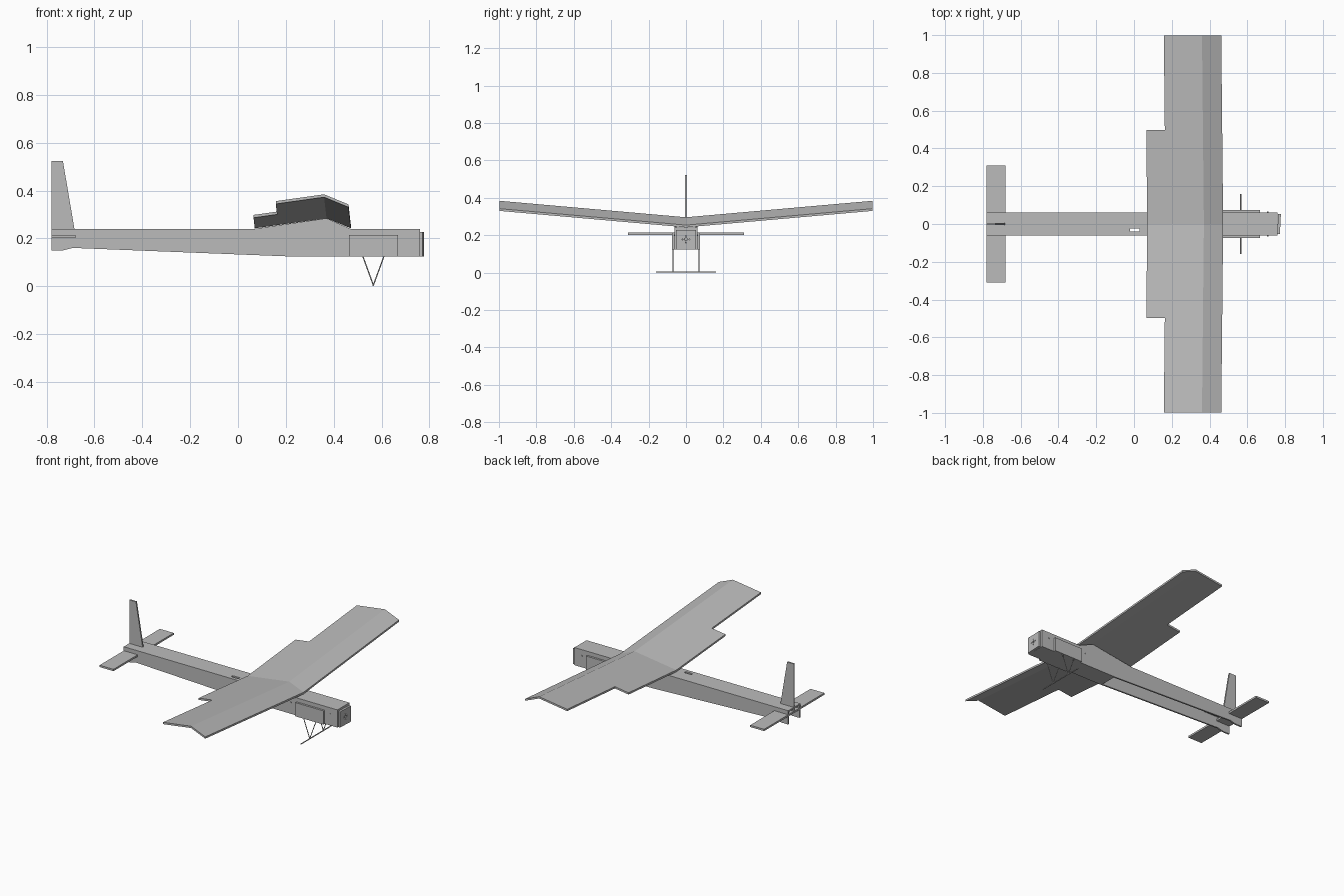
import bpy, bmesh
from mathutils import Vector, Matrix

cube = bpy.data.objects.get("Cube")
if cube:
    bpy.data.objects.remove(cube, do_unlink=True)

grey = bpy.data.materials.new("foam grey")
grey.use_nodes = True
GREY = (0.5, 0.5, 0.5, 1)
grey.diffuse_color = GREY
grey.node_tree.nodes["Principled BSDF"].inputs["Base Color"].default_value = GREY


def finish(name, bm):
    bmesh.ops.recalc_face_normals(bm, faces=bm.faces)
    mesh = bpy.data.meshes.new(name)
    bm.to_mesh(mesh)
    bm.free()
    mesh.materials.append(grey)
    obj = bpy.data.objects.new(name, mesh)
    bpy.context.collection.objects.link(obj)
    return obj


def box(name, x0, x1, y0, y1, z0, z1):
    bm = bmesh.new()
    bmesh.ops.create_cube(bm, size=1)
    for v in bm.verts:
        v.co = Vector((x1 if v.co.x > 0 else x0,
                       y1 if v.co.y > 0 else y0,
                       z1 if v.co.z > 0 else z0))
    return finish(name, bm)


def side_plate(name, profile, y0, y1):
    """Extrude an x-z outline across y."""
    bm = bmesh.new()
    face = bm.faces.new([bm.verts.new((x, y0, z)) for x, z in profile])
    new = bmesh.ops.extrude_face_region(bm, geom=[face])["geom"]
    bmesh.ops.translate(bm, vec=(0, y1 - y0, 0),
                        verts=[v for v in new if isinstance(v, bmesh.types.BMVert)])
    return finish(name, bm)


def rod(name, a, b, radius):
    a, b = Vector(a), Vector(b)
    bm = bmesh.new()
    turn = (b - a).to_track_quat('Z', 'Y').to_matrix().to_4x4()
    bmesh.ops.create_cone(bm, cap_ends=True, segments=8, radius1=radius, radius2=radius,
                          depth=(b - a).length,
                          matrix=Matrix.Translation((a + b) / 2) @ turn)
    return finish(name, bm)


def cut(target, cutter):
    cutter.hide_render = True
    mod = target.modifiers.new("hole", 'BOOLEAN')
    mod.operation = 'DIFFERENCE'
    mod.object = cutter
    bpy.context.view_layer.objects.active = target
    bpy.ops.object.modifier_apply(modifier=mod.name)
    bpy.data.objects.remove(cutter, do_unlink=True)


# Fuselage: two side plates under the wing saddle, top plate, partial floor
HALF, T = 0.062, 0.01
outline = [(-0.78, 0.15), (-0.73, 0.15), (-0.69, 0.16), (0.2, 0.125), (0.76, 0.125),
           (0.76, 0.24), (0.47, 0.24), (0.37, 0.284), (0.07, 0.24), (-0.78, 0.24)]
for side, s in (("left", 1), ("right", -1)):
    side_plate(f"fuselage_side_{side}", outline, s * HALF, s * (HALF - T))
inner = HALF - T
top = box("fuselage_top", -0.78, 0.76, -inner, inner, 0.23, 0.24)
cut(top, box("servo_slot_cutter", -0.022, 0.03, -0.04, -0.024, 0.2, 0.26))
box("fuselage_floor", 0.2, 0.76, -inner, inner, 0.125, 0.135)
box("nose_bulkhead", 0.75, 0.76, -inner, inner, 0.135, 0.23)

# Motor plate, turned slightly for side thrust
plate = box("motor_plate", -0.007, 0.007, -0.053, 0.053, 0.125, 0.227)
for y, z, r in ((0, 0.178, 0.008), (0.018, 0.178, 0.003), (-0.018, 0.178, 0.003),
                (0, 0.196, 0.003), (0, 0.16, 0.003)):
    cut(plate, rod("plate_hole_cutter", (-0.03, y, z), (0.03, y, z), r))
plate.location.x = 0.768
plate.rotation_euler.z = -0.05

# Cheek plates, wing dowels and landing gear
for side, s in (("left", 1), ("right", -1)):
    box(f"cheek_plate_{side}", 0.465, 0.668, *sorted((s * HALF, s * 0.075)), 0.125, 0.214)
    for i, x in enumerate((0.52, 0.612)):
        rod(f"gear_leg_{side}_{i + 1}", (x, s * 0.07, 0.13), (0.566, s * 0.07, 0.004), 0.0025)
for i, x in enumerate((0.425, 0.707)):
    rod(f"dowel_{i + 1}", (x, -0.065, 0.2), (x, 0.065, 0.2), 0.004)
rod("gear_axle", (0.566, -0.16, 0.0035), (0.566, 0.16, 0.0035), 0.0035)

# Tail
box("tailplane", -0.78, -0.68, -0.31, 0.31, 0.202, 0.214)
side_plate("tail_fin", [(-0.78, 0.214), (-0.68, 0.214), (-0.684, 0.24),
                        (-0.732, 0.523), (-0.78, 0.523)], -0.005, 0.005)


# Wing: folded sheet with dihedral and a wider centre section
def wing_height(x):
    return 0.242 + 0.042 * ((x - 0.07) / 0.3 if x < 0.37 else (0.472 - x) / 0.102)


def wing(name, s):
    bm = bmesh.new()
    grid = {}
    for y in (0, 0.5, 1):
        for x in (0.07, 0.168, 0.37, 0.472):
            if x == 0.07 and y == 1:
                continue
            for lift in (0, 0.012):
                grid[x, y, lift] = bm.verts.new(
                    (x - 0.01 * y, s * y * 0.997, wing_height(x) + 0.088 * y + lift))
    panels = [(a, b, c, d) for c, d in ((0, 0.5), (0.5, 1))
              for a, b in ((0.07, 0.168), (0.168, 0.37), (0.37, 0.472))
              if not (a == 0.07 and d == 1)]
    for lift in (0, 0.012):
        for a, b, c, d in panels:
            bm.faces.new([grid[a, c, lift], grid[b, c, lift],
                          grid[b, d, lift], grid[a, d, lift]])
    # close the rim between the two skins
    twin = {grid[x, y, 0]: grid[x, y, 0.012] for x, y, lift in grid if lift == 0}
    for e in [e for e in bm.edges if e.is_boundary and e.verts[0] in twin]:
        a, b = e.verts
        bm.faces.new([a, b, twin[b], twin[a]])
    return finish(name, bm)


wing("wing_left", 1)
wing("wing_right", -1)
